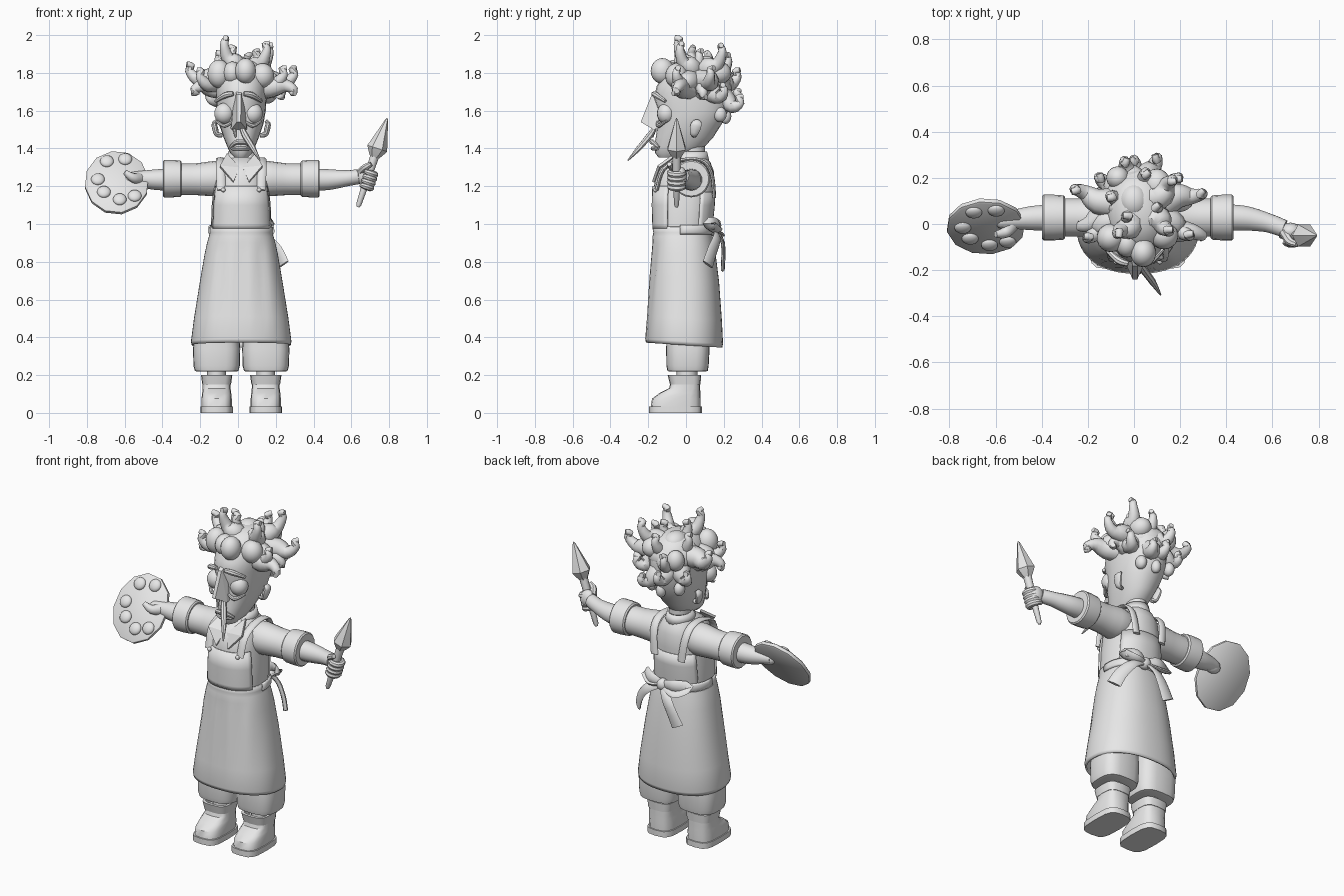
import bpy, bmesh, math
from mathutils import Vector, Matrix

CX = 0.017  # body centre line
grey = bpy.data.materials.new("clay_grey")
grey.diffuse_color = (0.8, 0.8, 0.8, 1)


def finish(name, bm, smooth=True, matrix=None):
    bmesh.ops.recalc_face_normals(bm, faces=bm.faces)
    if matrix:
        bm.transform(matrix)
    me = bpy.data.meshes.new(name)
    bm.to_mesh(me)
    bm.free()
    me.materials.append(grey)
    ob = bpy.data.objects.new(name, me)
    bpy.context.collection.objects.link(ob)
    if smooth:
        bpy.ops.object.select_all(action='DESELECT')
        ob.select_set(True)
        bpy.context.view_layer.objects.active = ob
        bpy.ops.object.shade_smooth_by_angle(angle=math.radians(40))
    return ob


def skin(bm, rows, closed=True, cap=True):
    """Bridge a list of vertex rows."""
    n = len(rows[0])
    for r, s in zip(rows, rows[1:]):
        for i in range(n if closed else n - 1):
            j = (i + 1) % n
            bm.faces.new((r[i], r[j], s[j], s[i]))
    if cap:
        bm.faces.new(rows[0])
        bm.faces.new(rows[-1])


def loft(name, rings, n=24, power=2.0, cx=CX, arc=None, thick=0, cap=True, grow=0.0):
    """Stack of rounded sections: (z, half width, front y, back y)."""
    bm = bmesh.new()
    rows = []
    a0, a1 = arc or (0, 360)
    for z, rx, yf, yb in rings:
        row = []
        for i in range(n):
            a = math.radians(a0 + (a1 - a0) * i / (n - 1 if arc else n))
            c, s = math.cos(a), math.sin(a)
            px = math.copysign(abs(c) ** (2 / power), c) * (rx + grow)
            py = math.copysign(abs(s) ** (2 / power), s) * ((yb - yf) / 2 + grow)
            row.append(bm.verts.new((cx + px, (yf + yb) / 2 + py, z)))
        rows.append(row)
    skin(bm, rows, not arc, cap and not arc)
    ob = finish(name, bm)
    if thick:
        m = ob.modifiers.new("thickness", 'SOLIDIFY')
        m.thickness = thick
    return ob


def tube(name, pts, radii, n=10, steps=4, side=(0, 0, 1)):
    """Tapered tube through points; a radius may be (along side, across)."""
    P = [Vector(p) for p in pts]
    R = [Vector(r) if isinstance(r, tuple) else Vector((r, r)) for r in radii]
    path = []
    for i in range(len(P) - 1):
        a, b, c, d = P[max(i - 1, 0)], P[i], P[i + 1], P[min(i + 2, len(P) - 1)]
        for k in range(steps):
            t = k / steps
            p = 0.5 * (2 * b + (c - a) * t + (2 * a - 5 * b + 4 * c - d) * t * t
                       + (3 * b - a - 3 * c + d) * t ** 3)
            path.append((p, R[i].lerp(R[i + 1], t)))
    path.append((P[-1], R[-1]))
    bm = bmesh.new()
    rows = []
    u = None
    for i, (p, r) in enumerate(path):
        tan = (path[min(i + 1, len(path) - 1)][0] - path[max(i - 1, 0)][0]).normalized()
        ref = Vector(side) if u is None or side != (0, 0, 1) else u  # carry the frame along
        u = ref - tan * tan.dot(ref)
        if u.length < 0.05:
            u = tan.orthogonal()
        u.normalize()
        v = tan.cross(u)
        rows.append([bm.verts.new(p + u * r[0] * math.cos(a) + v * r[1] * math.sin(a))
                     for a in (2 * math.pi * k / n for k in range(n))])
    skin(bm, rows)
    return finish(name, bm)


def ball(name, loc, scale, matrix=None):
    bm = bmesh.new()
    bmesh.ops.create_uvsphere(bm, u_segments=18, v_segments=12, radius=1)
    bm.transform(Matrix.Translation(loc) @ Matrix.Diagonal((*scale, 1)))
    return finish(name, bm, matrix=matrix)


# Legs: boots, ankles and baggy trouser legs
for tag, s in (("left", 1), ("right", -1)):
    x = CX + s * 0.13
    loft(tag + "_boot_sole", [(0, .086, -.195, .085), (.034, .086, -.195, .085)], 16, 3.5, x)
    loft(tag + "_boot", [(.03, .08, -.187, .078), (.075, .08, -.18, .078), (.105, .077, -.14, .076),
                         (.13, .074, -.09, .075), (.165, .074, -.08, .074)], 16, 3.2, x)
    loft(tag + "_boot_cuff", [(.15, .076, -.085, .077), (.2, .083, -.097, .08),
                              (.2, .07, -.08, .068), (.165, .065, -.07, .06)], 16, 3.5, x)
    loft(tag + "_ankle", [(.15, .05, -.05, .06), (.26, .05, -.05, .06)], 12, 2, x)
    loft(tag + "_trouser_leg", [(.218, .1, -.085, .1), (.222, .115, -.098, .115), (.25, .123, -.104, .12),
                                (.34, .125, -.105, .125), (.5, .11, -.1, .12)], 24, 3, x)

# Apron skirt with soft folds; the hem dips toward the back
skirt = loft("apron_skirt", [(.358, .262, -.212, .192), (.378, .266, -.216, .196), (.5, .25, -.206, .19),
                             (.7, .218, -.192, .175), (.84, .194, -.182, .157), (.9, .181, -.178, .147),
                             (.935, .171, -.177, .14), (.955, .165, -.173, .136), (.985, .168, -.179, .143)],
             48, 2.3, thick=.01, cap=False)
for v in skirt.data.vertices:
    if v.co.y < 0 and .45 < v.co.z < .94:
        v.co.y += .006 * math.cos((v.co.x - CX) * 60) * math.sin((v.co.z - .45) / .49 * math.pi)
    v.co.z -= v.co.y * .06 * max(0, (.9 - v.co.z) / .5)

# Torso and bib panels
torso = [(.94, .158, -.165, .125), (1.0, .16, -.17, .135), (1.1, .156, -.173, .145),
         (1.2, .145, -.17, .15), (1.28, .13, -.155, .147), (1.325, .1, -.11, .13), (1.365, .06, -.03, .1)]
loft("shirt_torso", torso, 28, 2.3)
bib = [(.975, .159, -.17, .132)] + torso[1:4]
loft("bib_front", bib, 16, 2.3, arc=(208, 332), thick=.012, grow=.009)
loft("bib_back", bib[:3] + [(1.17, .149, -.171, .148)], 16, 2.3, arc=(30, 150), thick=.012, grow=.008)
loft("waist_tie", [(.945, .17, -.17, .142), (.955, .176, -.17, .147), (.985, .175, -.17, .147),
                   (.995, .167, -.17, .143)], 20, 2.3, arc=(-5, 185), thick=.01)
for s in (1, -1):
    tube("apron_strap", [(CX + s * .105, -.155, 1.18), (CX + s * .11, -.118, 1.29), (CX + s * .11, -.02, 1.338),
                         (CX + s * .11, .08, 1.335), (CX + s * .105, .135, 1.27), (CX + s * .09, .15, 1.14)],
         [(.024, .01)] * 6, 8, side=(1, 0, 0))
    ball("strap_button", (CX + s * .095, -.163, 1.18), (.012, .012, .012))

# Bow at the back
K = (.05, .15, .97)
ball("bow_knot", K, (.036, .034, .036))
for s, end in ((1, (.18, .125, 1.0)), (-1, (-.11, .14, .985))):
    e = Vector(end)
    tube("bow_loop", [K, (Vector(K) + e) / 2 + Vector((0, .03, .015)), e, e - Vector((s * .06, -.04, .035)), K],
         [(.02, .01), (.032, .012), (.036, .014), (.03, .012), (.018, .01)], 8)
tube("bow_tail_long", [K, (-.01, .195, .9), (-.08, .195, .765)], [(.016, .01), (.032, .011), (.042, .011)],
     8, side=(1, 0, .1))
tube("bow_tail_side", [K, (.14, .165, .93), (.205, .14, .86), (.24, .115, .785)],
     [(.016, .01), (.03, .011), (.038, .011), (.042, .011)], 8, side=(.15, -.14, .15))

# Sleeves, rolled cuffs and forearms
for tag, s in (("left", 1), ("right", -1)):
    tube(tag + "_sleeve", [(CX + s * .04, .02, 1.245), (CX + s * .14, .025, 1.24), (CX + s * .24, .028, 1.237),
                           (CX + s * .35, .028, 1.237)], [.08, .094, .084, .082], 18)
    tube(tag + "_cuff", [(CX + s * d, .028, 1.24) for d in (.315, .322, .365, .408, .415, .415, .38)],
         [.088, .096, .099, .099, .092, .078, .07], 20, 1)
tube("left_forearm", [(.37, .028, 1.235), (.48, .025, 1.235), (.58, .005, 1.243), (.65, -.02, 1.252)],
     [.062, .055, .042, .038], 14)
tube("right_forearm", [(-.34, .028, 1.235), (-.45, .025, 1.235), (-.53, .018, 1.24), (-.58, .01, 1.24)],
     [.062, .053, .04, .03], 14)

# Large brush held in a fist
low, tip = Vector((.635, -.05, 1.09)), Vector((.79, -.05, 1.56))
at = lambda t: low.lerp(tip, t)
tube("brush_handle", [at(0), at(.03), at(.3), at(.57), at(.6)], [.008, .014, .02, .024, .024], 10, 1)
tube("brush_head", [at(.56), at(.6), at(.66), at(.98), at(1)], [.024, .038, .055, .008, .002], 6, 1)
ball("fist_palm", (.678, -.032, 1.252), (.048, .038, .052))
for i in range(4):
    c = at(.235 + i * .05)
    tube("fist_finger", [c + Vector((.033 * math.cos(a), .036 * math.sin(a), -.033 * math.cos(a) * .33))
                         for a in (2.2, 1.2, .3, -.7, -1.6, -2.3)], [.014, .017, .018, .018, .016, .011], 8, 2)
tube("fist_thumb", [(.65, -.035, 1.275), (.675, -.075, 1.3), (.705, -.088, 1.318)], [.022, .019, .013], 8)

# Paint palette with dabs and thumb
tilt = Matrix.Translation((-.642, -.01, 1.218)) @ Matrix.Rotation(math.radians(55), 4, 'X')
bm = bmesh.new()
rows = []
for z, k in ((-.014, .96), (-.009, 1), (.009, 1), (.014, .96)):
    rows.append([bm.verts.new((.17 * k * math.cos(a), .2 * k * math.sin(a), z))
                 for a in (2 * math.pi * (i + .3) / 12 for i in range(12))])
skin(bm, rows)
finish("palette_board", bm, matrix=tilt)
for u, v in ((-.052, .128), (.045, .142), (-.1, .012), (-.068, -.07), (.016, -.118), (.095, -.095)):
    ball("paint_dab", (u, v, .016), (.036, .036, .02), tilt)
tube("palette_thumb", [(-.52, .01, 1.24), (-.555, -.035, 1.245), (-.6, -.045, 1.275)], [.036, .026, .013], 10)
ball("palette_hand", (-.55, .01, 1.235), (.055, .035, .038))

# Neck and collar
loft("neck", [(1.3, .06, -.04, .1), (1.44, .058, -.04, .1)], 16)
loft("collar_band", [(1.33, .085, -.08, .125), (1.385, .068, -.04, .112)], 20, arc=(-60, 240), thick=.014)
for s in (1, -1):
    bm = bmesh.new()
    flap = [(.008, -.14, 1.3), (.04, -.18, 1.225), (.112, -.15, 1.31), (.075, -.06, 1.375)]
    bm.faces.new([bm.verts.new((CX + s * x, y, z)) for x, y, z in flap])
    bmesh.ops.triangulate(bm, faces=bm.faces[:])
    finish("collar_flap", bm, False).modifiers.new("thickness", 'SOLIDIFY').thickness = .014

# Head and face
loft("head", [(1.352, .035, -.145, -.04), (1.375, .058, -.163, .04), (1.41, .074, -.168, .1), (1.46, .094, -.16, .145),
              (1.53, .118, -.15, .19), (1.6, .13, -.148, .228), (1.67, .134, -.17, .24), (1.73, .138, -.155, .24),
              (1.79, .135, -.12, .23), (1.85, .105, -.07, .18), (1.875, .05, 0, .12)], 24, 2.2)
for s in (1, -1):
    x = CX - .014
    ball("eyeball", (x + s * .076, -.104, 1.585), (.053, .05, .056))
    tube("eye_bag", [(x + s * .03, -.15, 1.545), (x + s * .075, -.145, 1.52), (x + s * .12, -.105, 1.545)],
         [.006, .012, .006], 8)
    tube("eyebrow", [(x + s * .028, -.172, 1.69), (x + s * .07, -.158, 1.682), (x + s * .122, -.11, 1.65)],
         [.012, .017, .009], 8)
    tube("ear", [(CX + s * .1, .04, 1.47), (CX + s * .128, .042, 1.475), (CX + s * .138, .048, 1.505),
                 (CX + s * .142, .055, 1.53), (CX + s * .13, .055, 1.548)],
         [(.01, .012), (.014, .02), (.016, .03), (.014, .03), (.008, .016)], 10, side=(1, 0, 0))
bm = bmesh.new()
for p in ((-.016, -.13, 1.715), (.026, -.13, 1.715), (-.006, -.182, 1.685), (.016, -.182, 1.685), (-.006, -.24, 1.54),
          (.014, -.24, 1.54), (-.036, -.172, 1.5), (.046, -.172, 1.5), (-.042, -.1, 1.515), (.052, -.1, 1.515)):
    bm.verts.new(p)
bmesh.ops.convex_hull(bm, input=bm.verts[:])
finish("nose", bm, False)
tube("long_whisker", [(.02, -.165, 1.51), (.04, -.195, 1.465), (.08, -.25, 1.4), (.116, -.308, 1.336)],
     [.012, .018, .015, .003], 8)
tube("short_whisker", [(-.02, -.165, 1.505), (-.012, -.178, 1.46)], [.011, .005], 8)
tube("upper_lip", [(-.042, -.145, 1.405), (-.015, -.172, 1.43), (.015, -.18, 1.435), (.045, -.172, 1.43),
                   (.074, -.145, 1.405)], [.008, .013, .014, .013, .008], 8)
tube("lower_lip", [(-.035, -.15, 1.398), (.015, -.175, 1.4), (.066, -.15, 1.398)], [.007, .012, .007], 8)

# Hair: scalp mass and front lobes, then curled locks around it
for loc, sc in (((.017, .075, 1.755), (.15, .165, .105)), ((.04, -.125, 1.81), (.056, .062, .068)),
                ((-.1, -.06, 1.795), (.062, .062, .075)), ((.13, -.05, 1.785), (.062, .06, .066)),
                ((-.03, -.085, 1.8), (.05, .06, .06)), ((.0, .1, 1.83), (.065, .075, .06)),
                ((.1, .17, 1.8), (.06, .07, .06)), ((-.07, .2, 1.77), (.05, .05, .06)),
                ((-.09, .19, 1.6), (.03, .035, .04)), ((.1, .18, 1.58), (.03, .035, .04)),
                ((.02, .21, 1.57), (.028, .03, .04))):
    ball("hair_lobe", loc, sc)
root = Vector((CX, .06, 1.73))
locks = [(-.07, -.04, 1.97, 1), (.165, .19, 1.93, 1), (-.255, .15, 1.83, 1), (-.23, -.01, 1.7, 0), (.295, .13, 1.81, 1),
         (.295, -.05, 1.7, 0), (.1, .285, 1.66, 1), (-.04, .27, 1.8, 1), (.15, -.03, 1.94, 1), (-.2, -.06, 1.8, 1),
         (.23, .09, 1.68, 0), (-.15, .2, 1.7, 1), (.24, -.05, 1.81, 1), (.19, .2, 1.72, 1), (-.1, .12, 1.89, 1),
         (.05, .22, 1.88, 1), (.1, .07, 1.9, 1), (-.03, .03, 1.92, 1), (.0, .275, 1.69, 1)]
for i, (x, y, z, up) in enumerate(locks):
    t = Vector((x, y, z))
    d = t - root
    flat = Vector((d.x, d.y, 0)).normalized()
    swirl = flat.cross(Vector((0, 0, 1))) * (.03 if i % 2 else -.03)
    bend = Vector((0, 0, .055 if up else -.03))
    tube("hair_lock", [root + d * .35, root + d * .62 - bend * .45 + swirl * .6, root + d * .85 - bend * .9,
                       t - bend * .3 + flat * .004, t - flat * .01 + bend * .15, t + flat * .012 + bend * .3 + swirl * .5],
         [.068, .057, .035, .022, .018, .014], 9, 3)
